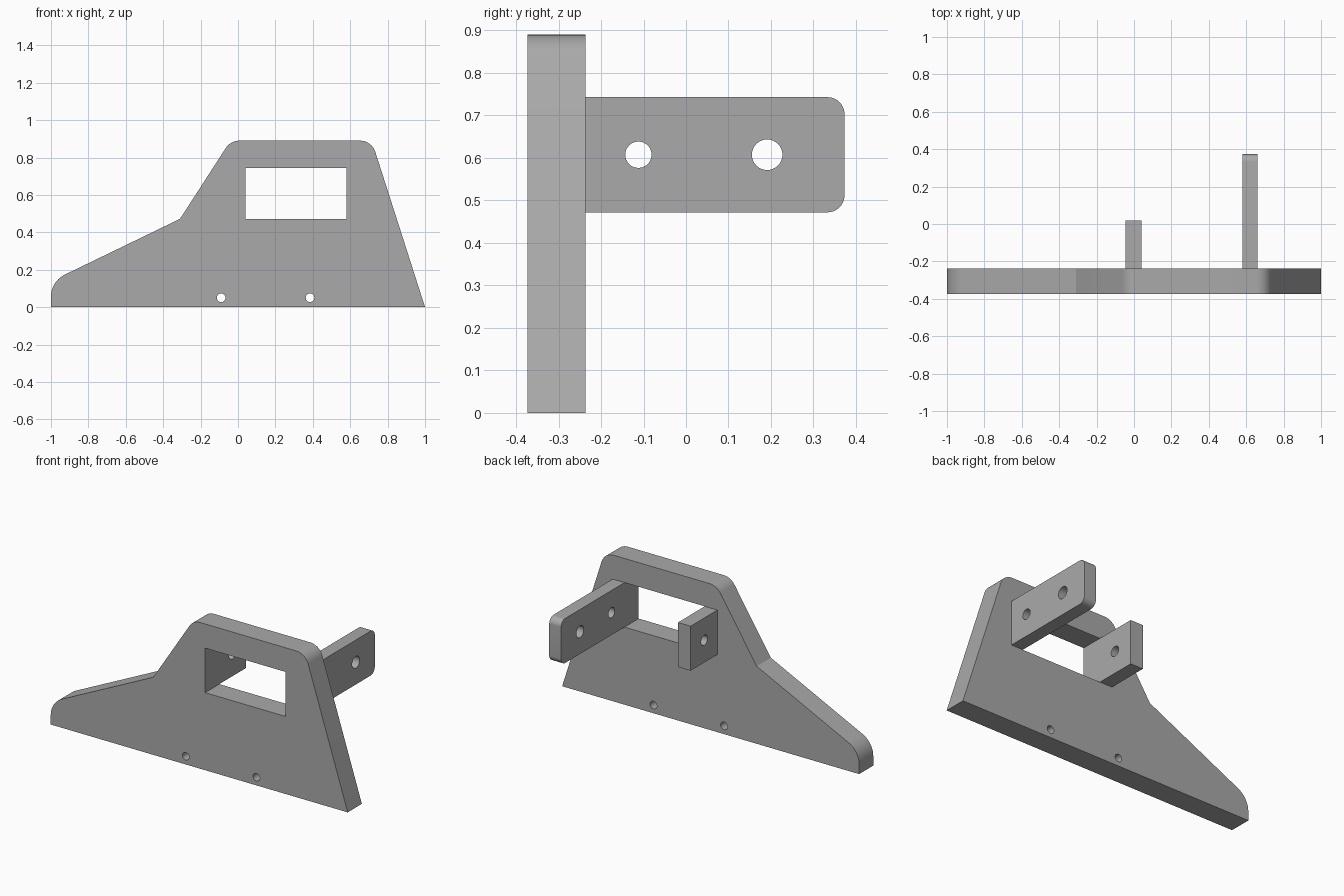
import bpy, bmesh, math
from mathutils import Vector, Matrix

cube = bpy.data.objects.get("Cube")
if cube:
    bpy.data.objects.remove(cube)

grey = bpy.data.materials.new("plain_grey")
grey.use_nodes = True
colour = (0.4, 0.4, 0.4, 1)
grey.diffuse_color = colour
grey.node_tree.nodes["Principled BSDF"].inputs["Base Color"].default_value = colour


def rounded(corners, steps=10):
    """Closed outline from (u, v, radius) corners, with tangent arcs."""
    out = []
    for i, (u, v, r) in enumerate(corners):
        p = Vector((u, v))
        if not r:
            out.append(p)
            continue
        a = (Vector(corners[i - 1][:2]) - p).normalized()
        b = (Vector(corners[(i + 1) % len(corners)][:2]) - p).normalized()
        half = a.angle(b) / 2
        centre = p + (a + b).normalized() * r / math.sin(half)
        start = p + a * r / math.tan(half) - centre
        end = p + b * r / math.tan(half) - centre
        sweep = start.angle_signed(end)
        for k in range(steps + 1):
            out.append(centre + Matrix.Rotation(-sweep * k / steps, 2) @ start)
    return out


def circle(u, v, r, n=32):
    return [Vector((u + r * math.cos(math.tau * k / n),
                    v + r * math.sin(math.tau * k / n))) for k in range(n)]


def rect(u0, u1, v0, v1, r=0):
    """Rectangle whose far (u1) corners may be rounded."""
    return rounded([(u0, v0, 0), (u1, v0, r), (u1, v1, r), (u0, v1, 0)])


def plate(name, loops, place, depth):
    """Fill an outline with its openings and extrude it by depth."""
    bm = bmesh.new()
    edges = []
    for loop in loops:
        vs = [bm.verts.new(place(*p)) for p in loop]
        edges += [bm.edges.new((vs[i - 1], vs[i])) for i in range(len(vs))]
    bmesh.ops.triangle_fill(bm, edges=edges, use_beauty=True)
    side = bmesh.ops.extrude_face_region(bm, geom=bm.faces[:])
    moved = [g for g in side["geom"] if isinstance(g, bmesh.types.BMVert)]
    bmesh.ops.translate(bm, verts=moved, vec=depth)
    bmesh.ops.recalc_face_normals(bm, faces=bm.faces[:])
    mesh = bpy.data.meshes.new(name)
    bm.to_mesh(mesh)
    bm.free()
    mesh.materials.append(grey)
    ob = bpy.data.objects.new(name, mesh)
    bpy.context.collection.objects.link(ob)
    bpy.ops.object.select_all(action="DESELECT")
    ob.select_set(True)
    bpy.context.view_layer.objects.active = ob
    bpy.ops.object.shade_smooth_by_angle(angle=math.radians(20))


FRONT, BACK = -0.373, -0.237
LOW, HIGH = 0.472, 0.743
MID = (LOW + HIGH) / 2

# Main plate with window and two mounting holes
outline = rounded([(-1, 0, 0), (1, 0, 0), (0.715, 0.89, 0.085),
                   (-0.04, 0.89, 0.085), (-0.31, 0.472, 0), (-1, 0.138, 0.13)])
plate("main_plate",
      [outline, rect(0.04, 0.58, LOW, HIGH),
       circle(-0.09, 0.05, 0.023), circle(0.385, 0.05, 0.023)],
      lambda u, v: (u, FRONT, v), (0, BACK - FRONT, 0))

# Rear brackets beside the window
near_hole = circle(-0.112, MID, 0.031)
plate("long_bracket",
      [rect(BACK, 0.373, LOW, HIGH, 0.04), near_hole, circle(0.191, MID, 0.036)],
      lambda u, v: (0.58, u, v), (0.08, 0, 0))
plate("short_bracket",
      [rect(BACK, 0.02, LOW, HIGH), near_hole],
      lambda u, v: (-0.045, u, v), (0.085, 0, 0))
